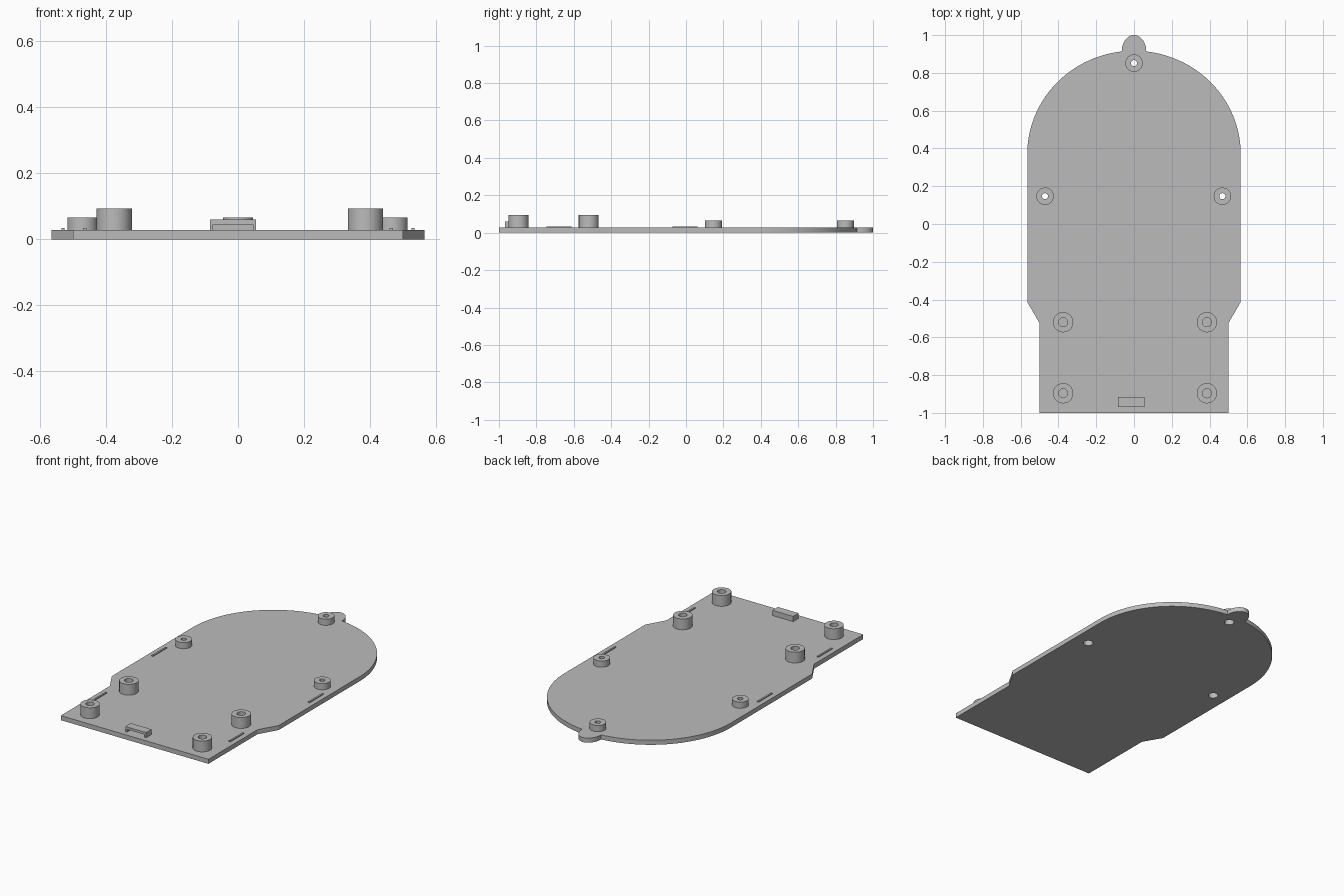
import bpy, bmesh
from math import sin, cos, pi, tau, acos
from mathutils import Vector

if "Cube" in bpy.data.objects:
    bpy.data.objects.remove(bpy.data.objects["Cube"])

grey = bpy.data.materials.new("plain_grey")
grey.use_nodes = True
colour = (0.5, 0.5, 0.5, 1)
grey.diffuse_color = colour
grey.node_tree.nodes["Principled BSDF"].inputs["Base Color"].default_value = colour

THICK = 0.028        # plate thickness
RECESS = 0.028       # screw head recess radius
SMALL = [(0, 0.852), (-0.471, 0.147), (0.468, 0.147)]
LARGE = [(x, y) for x in (-0.375, 0.386) for y in (-0.52, -0.896)]


def ellipse(cx, cy, rx, ry, start, end, n):
    return [(cx + rx * cos(start + (end - start) * i / n),
             cy + ry * sin(start + (end - start) * i / n)) for i in range(n + 1)]


def finish(bm, name):
    bmesh.ops.recalc_face_normals(bm, faces=bm.faces)
    mesh = bpy.data.meshes.new(name)
    bm.to_mesh(mesh)
    bm.free()
    mesh.materials.append(grey)
    ob = bpy.data.objects.new(name, mesh)
    bpy.context.collection.objects.link(ob)
    return ob


def smooth(ob):
    bpy.ops.object.select_all(action='DESELECT')
    ob.select_set(True)
    bpy.context.view_layer.objects.active = ob
    bpy.ops.object.shade_smooth_by_angle(angle=pi / 6)


def box(name, x0, x1, y0, y1, z0, z1):
    bm = bmesh.new()
    bmesh.ops.create_cube(bm, size=1)
    for v in bm.verts:
        v.co = Vector((x1 if v.co.x > 0 else x0, y1 if v.co.y > 0 else y0,
                       z1 if v.co.z > 0 else z0))
    return finish(bm, name)


def lathe(name, profile, x, y, closed):
    bm = bmesh.new()
    verts = [bm.verts.new((r, 0, z)) for r, z in profile]
    pairs = list(zip(verts, verts[1:]))
    if closed:
        pairs.append((verts[-1], verts[0]))
    edges = [bm.edges.new(p) for p in pairs]
    bmesh.ops.spin(bm, geom=verts + edges, cent=(0, 0, 0), axis=(0, 0, 1),
                   angle=tau, steps=40)
    bmesh.ops.remove_doubles(bm, verts=bm.verts, dist=1e-5)
    ob = finish(bm, name)
    ob.location = (x, y, 0)
    smooth(ob)


# Base plate: rounded back, end tab, tapered shoulders, screw recesses
half = [(0.5, -1), (0.5, -0.525), (0.565, -0.413)]
half += ellipse(0, 0.37, 0.565, 0.547, 0, acos(0.065 / 0.565), 32)
half += ellipse(0, 0.914, 0.065, 0.086, 0, pi / 2, 12)
outline = half + [(-x, y) for x, y in reversed(half[:-1])]
curve = bpy.data.curves.new("base_plate", 'CURVE')
curve.dimensions = '2D'
curve.fill_mode = 'BOTH'
curve.extrude = THICK / 2
holes = [ellipse(x, y, RECESS, RECESS, 0, tau, 40)[:-1] for x, y in SMALL]
for loop in [outline] + holes:
    spline = curve.splines.new('POLY')
    spline.points.add(len(loop) - 1)
    for p, (x, y) in zip(spline.points, loop):
        p.co = (x, y, 0, 1)
    spline.use_cyclic_u = True
curve.materials.append(grey)
plate = bpy.data.objects.new("base_plate", curve)
plate.location.z = THICK / 2
bpy.context.collection.objects.link(plate)
bpy.ops.object.select_all(action='DESELECT')
plate.select_set(True)
bpy.context.view_layer.objects.active = plate
bpy.ops.object.convert(target='MESH')
bm = bmesh.new()
bm.from_mesh(plate.data)
bmesh.ops.remove_doubles(bm, verts=bm.verts, dist=1e-5)
bmesh.ops.recalc_face_normals(bm, faces=bm.faces)
bm.to_mesh(plate.data)
bm.free()
smooth(plate)

# Short bosses with a through hole and a recess below
for i, (x, y) in enumerate(SMALL):
    lathe(f"short_boss_{i + 1}",
          [(RECESS, THICK), (0.046, THICK), (0.046, 0.066), (0.016, 0.066),
           (0.016, 0.047), (RECESS, 0.047)], x, y, True)

# Tall bosses with a blind hole
for i, (x, y) in enumerate(LARGE):
    lathe(f"tall_boss_{i + 1}",
          [(0.0535, THICK), (0.0535, 0.094), (0.024, 0.094),
           (0.024, 0.034), (0, 0.034)], x, y, False)

# Cable catch: hollow block open at the front
front, back = -0.968, -0.915
box("catch_top", -0.085, 0.055, front, back, 0.045, 0.06)
box("catch_right_leg", -0.085, -0.075, front, back, THICK, 0.045)
box("catch_left_leg", 0.045, 0.055, front, back, THICK, 0.045)
box("catch_back_wall", -0.075, 0.045, back - 0.02, back, THICK, 0.045)

# Low locating ribs along both sides
for side, s in (("left", 1), ("right", -1)):
    for part, x, y in (("front", 0.464, -0.678), ("middle", 0.53, -0.005)):
        box(f"{side}_{part}_rib", s * x - 0.005, s * x + 0.005,
            y - 0.067, y + 0.067, THICK, 0.034)
